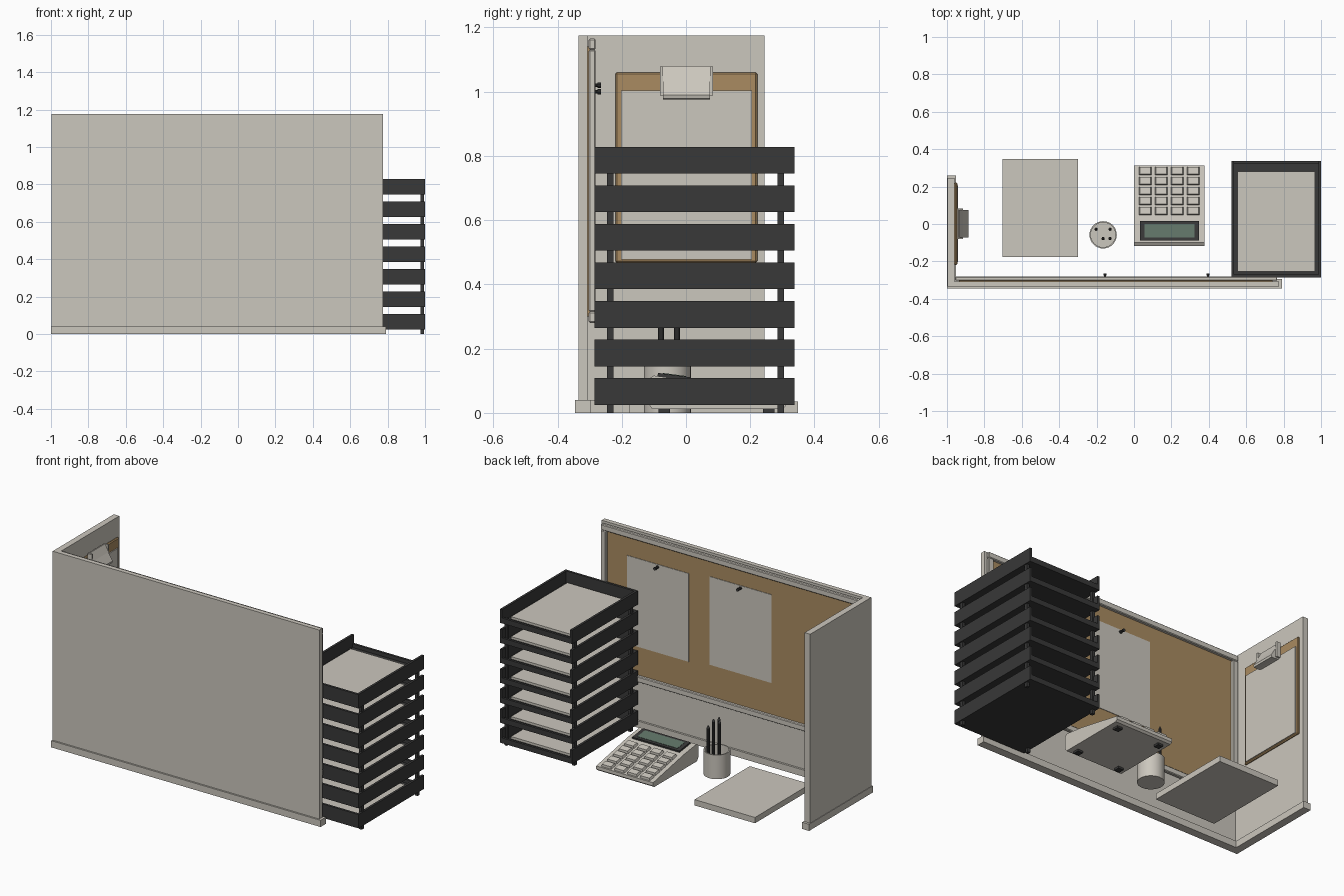
import bpy, bmesh, math
from mathutils import Matrix, Vector

default = bpy.data.objects.get("Cube")
if default:
    bpy.data.objects.remove(default, do_unlink=True)


def material(name, rgb):
    m = bpy.data.materials.new(name)
    m.use_nodes = True
    m.diffuse_color = (*rgb, 1)
    m.node_tree.nodes["Principled BSDF"].inputs["Base Color"].default_value = (*rgb, 1)
    return m


BEIGE = material("warm_beige", (0.60, 0.57, 0.51))
CORK = material("cork_brown", (0.40, 0.26, 0.12))
DARK = material("charcoal", (0.04, 0.04, 0.04))
SCREEN = material("screen_green", (0.12, 0.18, 0.14))


def finish(name, bm, mat):
    bmesh.ops.recalc_face_normals(bm, faces=bm.faces)
    mesh = bpy.data.meshes.new(name)
    bm.to_mesh(mesh)
    bm.free()
    mesh.materials.append(mat)
    ob = bpy.data.objects.new(name, mesh)
    bpy.context.collection.objects.link(ob)
    return ob


def add_box(bm, x, y, z):
    size = Vector((x[1] - x[0], y[1] - y[0], z[1] - z[0]))
    mid = Vector((sum(x), sum(y), sum(z))) / 2
    bmesh.ops.create_cube(bm, size=1, matrix=Matrix.Translation(mid) @ Matrix.Diagonal((*size, 1)))


def boxes(name, mat, parts, bevel=0):
    bm = bmesh.new()
    for p in parts:
        add_box(bm, *p)
    ob = finish(name, bm, mat)
    if bevel:
        mod = ob.modifiers.new("soft_edges", "BEVEL")
        mod.width, mod.segments = bevel, 1
    return ob


def cylinder(name, mat, r, depth, loc, sides=12, rot=(0, 0, 0), r2=None):
    bpy.ops.mesh.primitive_cone_add(vertices=sides, radius1=r, radius2=r if r2 is None else r2,
                                    depth=depth, location=loc, rotation=rot)
    ob = bpy.context.object
    ob.name = name
    ob.data.materials.append(mat)
    bpy.ops.object.shade_smooth_by_angle()
    return ob


def extrude(name, mat, pts, vec):
    bm = bmesh.new()
    face = bm.faces.new([bm.verts.new(p) for p in pts])
    out = bmesh.ops.extrude_face_region(bm, geom=[face])
    bmesh.ops.translate(bm, vec=vec, verts=[v for v in out["geom"] if isinstance(v, bmesh.types.BMVert)])
    return finish(name, bm, mat)


# Partition walls and skirting
boxes("front_panel", BEIGE, [((-0.997, 0.775), (-0.335, -0.307), (0, 1.175))])
boxes("side_panel", BEIGE, [((-0.997, -0.96), (-0.307, 0.245), (0, 1.175))])
boxes("skirting", BEIGE, [((-1, 0.79), (-0.345, -0.295), (0, 0.04)),
                          ((-1, -0.953), (-0.295, 0.26), (0, 0.04))])

# Pin board with frame
boxes("cork_board", CORK, [((-0.935, 0.74), (-0.308, -0.299), (0.3, 1.14))])
fx, fy, fz, w = (-0.957, 0.765), (-0.303, -0.281), (0.28, 1.165), 0.035
boxes("board_frame", BEIGE, [
    (fx, fy, (fz[0], fz[0] + w)), (fx, fy, (fz[1] - w, fz[1])),
    ((fx[0], fx[0] + w), fy, (fz[0] + w, fz[1] - w)),
    ((fx[1] - w, fx[1]), fy, (fz[0] + w, fz[1] - w))], 0.004)

# Pinned sheets
for x, top in ((0.395, 1.015), (-0.155, 1.035)):
    boxes("pinned_sheet", BEIGE, [((x - 0.205, x + 0.205), (-0.3, -0.296), (top - 0.53, top))])
    for r, y in ((0.009, -0.291), (0.005, -0.281), (0.009, -0.27)):
        cylinder("push_pin", DARK, r, 0.01, (x, y, top - 0.015), 10, (math.pi / 2, 0, 0))

# Clipboard hanging on the side panel
boxes("clipboard", CORK, [((-0.96, -0.945), (-0.22, 0.222), (0.468, 1.06))], 0.005)
boxes("clipboard_sheet", BEIGE, [((-0.945, -0.94), (-0.203, 0.205), (0.478, 1.003))])
profile = [(-0.942, 0.985), (-0.942, 1.08), (-0.935, 1.08), (-0.913, 1.036),
           (-0.885, 0.99), (-0.888, 0.978), (-0.915, 0.976)]
extrude("clip_jaw", BEIGE, [(x, -0.072, z) for x, z in profile], (0, 0.146, 0))
boxes("clip_cheeks", BEIGE, [((-0.942, -0.915), (y, y + 0.01), (0.988, 1.078)) for y in (-0.081, 0.074)])

# Stacked letter trays
tx, ty = (0.52, 1.0), (-0.285, 0.337)
for i in range(7):
    z = 0.025 + i * 0.12
    wall = (z, z + 0.083)
    boxes("letter_tray", DARK, [
        (tx, ty, (z, z + 0.01)),
        ((tx[0], tx[0] + 0.014), ty, wall), ((tx[1] - 0.014, tx[1]), ty, wall),
        (tx, (ty[0], ty[0] + 0.014), wall),
        (tx, (ty[1] - 0.014, ty[1]), (z, z + 0.032))])
    boxes("tray_paper", BEIGE, [((0.553, 0.967), (-0.255, 0.28), (z + 0.01, z + 0.024))])
boxes("tray_posts", DARK, [((x, x + 0.018), (y - 0.01, y + 0.01), (0, 0.76))
                           for x in (0.526, 0.976) for y in (-0.236, 0.295)])

# Desk calculator
side = [(-0.105, 0.012), (0.3, 0.012), (0.312, 0.022), (0.312, 0.042),
        (0.02, 0.1), (-0.1, 0.116), (-0.117, 0.105), (-0.117, 0.03)]
extrude("calculator_body", BEIGE, [(0.0, y, z) for y, z in side], (0.378, 0, 0))
boxes("calculator_feet", DARK, [((x, x + 0.035), (y, y + 0.035), (0, 0.013))
                                for x in (0.03, 0.31) for y in (-0.085, 0.24)])


def on_slope(y, a, b):
    return a[1] + (b[1] - a[1]) * (y - a[0]) / (b[0] - a[0])


tilt = math.atan2(side[3][1] - side[4][1], side[3][0] - side[4][0])
bm = bmesh.new()
for col in range(4):
    for row in range(5):
        y = 0.07 + row * 0.0535
        # Each key is a tapered block sitting on the slope
        base = Matrix.Translation((0.06 + col * 0.0855, y, on_slope(y, side[3], side[4]) + 0.005))
        new = bmesh.ops.create_cube(bm, size=1)["verts"]
        for v in new:
            taper = 0.82 if v.co.z > 0 else 1
            v.co = Vector((v.co.x * 0.07 * taper, v.co.y * 0.045 * taper, v.co.z * 0.018))
        bmesh.ops.transform(bm, matrix=base @ Matrix.Rotation(tilt, 4, "X"), verts=new)
finish("calculator_keys", bm, BEIGE)

# Display bezel and screen
tilt = math.atan2(side[4][1] - side[5][1], side[4][0] - side[5][0])
mid_z = on_slope(-0.037, side[4], side[5])
for name, mat, sx, sy, lift in (("display_bezel", DARK, 0.157, 0.052, 0.01),
                                ("display_screen", SCREEN, 0.133, 0.036, 0.012)):
    ob = boxes(name, mat, [((-sx, sx), (-sy, sy), (0, lift))])
    ob.location, ob.rotation_euler = (0.19, -0.037, mid_z), (tilt, 0, 0)

# Pen cup and pens
cup = cylinder("pen_cup", BEIGE, 0.073, 0.145, (-0.165, -0.058, 0.0725), 32)
bm = bmesh.new()
bm.from_mesh(cup.data)
top = max(bm.faces, key=lambda f: f.calc_center_median().z)
bmesh.ops.inset_region(bm, faces=[top], thickness=0.007)
out = bmesh.ops.extrude_face_region(bm, geom=[top])
bmesh.ops.translate(bm, vec=(0, 0, -0.13), verts=[v for v in out["geom"] if isinstance(v, bmesh.types.BMVert)])
bmesh.ops.delete(bm, geom=[top], context="FACES")
bm.to_mesh(cup.data)
bm.free()
for x, y, top in ((-0.203, -0.028, 0.34), (-0.128, -0.028, 0.29), (-0.165, -0.078, 0.33), (-0.128, -0.078, 0.31)):
    cylinder("pen", DARK, 0.009, top - 0.035, (x, y, (top + 0.005) / 2), 10)
    cylinder("pen_tip", DARK, 0.009, 0.015, (x, y, top - 0.0075), 10, r2=0.003)

# Paper pad on the desk
boxes("paper_pad", BEIGE, [((-0.702, -0.3), (-0.177, 0.348), (0, 0.035))])
